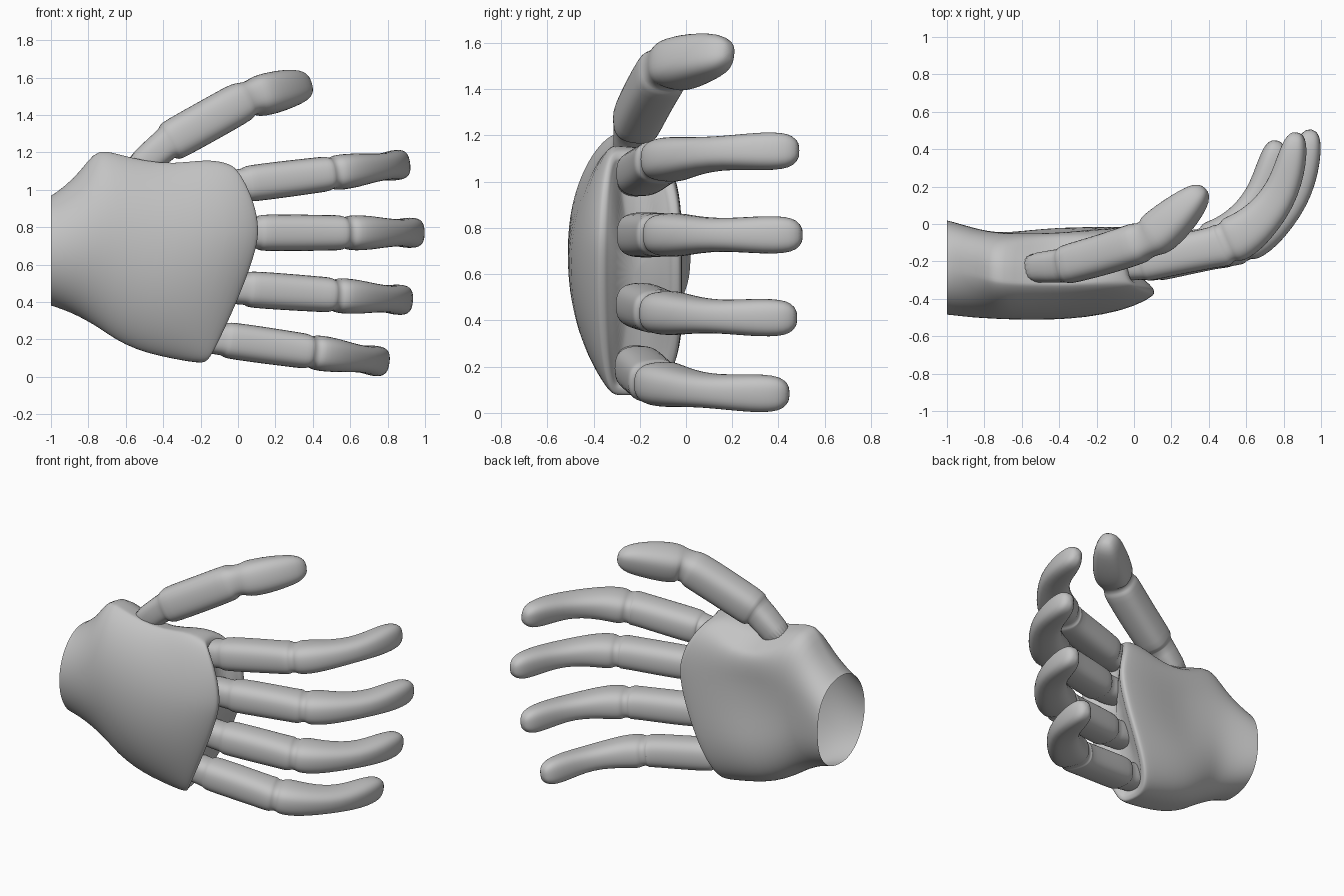
import bpy, bmesh, math
from mathutils import Vector

cube = bpy.data.objects.get("Cube")
if cube:
    bpy.data.objects.remove(cube)

grey = bpy.data.materials.new("soft_grey")
grey.use_nodes = True
colour = (0.55, 0.55, 0.55, 1)
grey.diffuse_color = colour
grey.node_tree.nodes["Principled BSDF"].inputs["Base Color"].default_value = colour


def power(value, p):
    return math.copysign(abs(value) ** p, value)


def bump(value, centre, width):
    return math.exp(-((value - centre) / width) ** 2)


def loft(name, rings, cap_start):
    """Skin a list of closed point rings and smooth the result."""
    bm = bmesh.new()
    rows = [[bm.verts.new(p) for p in ring] for ring in rings]
    n = len(rows[0])
    for a, b in zip(rows, rows[1:]):
        for i in range(n):
            j = (i + 1) % n
            bm.faces.new((a[i], a[j], b[j], b[i]))
    bm.faces.new(rows[-1])
    if cap_start:
        bm.faces.new(rows[0][::-1])
    bmesh.ops.recalc_face_normals(bm, faces=bm.faces)
    mesh = bpy.data.meshes.new(name)
    bm.to_mesh(mesh)
    bm.free()
    mesh.materials.append(grey)
    obj = bpy.data.objects.new(name, mesh)
    bpy.context.collection.objects.link(obj)
    sub = obj.modifiers.new("smooth", "SUBSURF")
    sub.levels = sub.render_levels = 1
    for poly in mesh.polygons:
        poly.use_smooth = True


# Palm: domed back, flatter inside, open wrist, rimmed finger face
def end_x(z):
    return 0.11 - 0.27 * max(0, (0.76 - z) / 0.68) ** 1.3 - 0.13 * max(0, (z - 0.76) / 0.37) ** 2


def palm_ring(t, top, bottom, front, back, mid, inset=0.0, sink=0.0):
    ring = []
    for i in range(48):
        a = math.tau * i / 48
        c, s = math.cos(a), math.sin(a)
        depth = (mid - front if c < 0 else back - mid) - inset
        p = 1.0 if c < 0 else 0.85 - 0.27 * min(1, 2 * t)
        ridge = 1 + 0.35 * min(1, t / 0.3) - 0.75 * t ** 8 if c < 0 else p
        y = mid + depth * power(c, ridge)
        z = (top + bottom) / 2 + ((top - bottom) / 2 - inset) * power(s, p)
        x = -1 + t * (end_x(z) + 1)
        # end steps back slightly behind the back shell
        x -= t ** 6 * 0.035 * min(1, max(0, (y + 0.33) / 0.08)) + sink
        # hollow of the palm and thumb socket
        if c > 0:
            y -= 0.05 * c * bump(x, -0.45, 0.25) * bump(z, 0.75, 0.25)
            z -= 0.08 * bump(c, 0.5, 0.35) * max(0, s) * bump(x, -0.4, 0.2)
        ring.append((x, y, z))
    return ring


stations = [
    (0, .97, .38, -.485, .02, -.24),
    (.02, .98, .375, -.487, .015, -.24),
    (.12, 1.06, .34, -.5, -.015, -.26),
    (.2, 1.15, .3, -.505, -.03, -.28),
    (.28, 1.22, .26, -.51, -.03, -.3),
    (.38, 1.195, .2, -.512, -.02, -.31),
    (.52, 1.16, .145, -.512, -.01, -.31),
    (.68, 1.145, .11, -.502, -.005, -.31),
    (.85, 1.165, .085, -.467, -.01, -.3),
    (.95, 1.155, .075, -.42, -.015, -.29),
    (.99, 1.14, .075, -.39, -.02, -.28),
]
end = (1, 1.13, .08, -.378, -.03, -.28)
rings = [palm_ring(*s) for s in stations]
rings += [palm_ring(*end, inset=i, sink=k) for i, k in
          ((0, 0), (.015, 0), (.03, .003), (.042, .018), (.06, .02))]
loft("palm", rings, False)


# Digits: rounded box sections swept along a bent path
def digit(name, rows, side):
    points = [Vector(r[0]) for r in rows]
    side = Vector(side).normalized()
    rings = []
    for k, (_, thick, wide) in enumerate(rows):
        tangent = (points[min(k + 1, len(rows) - 1)] - points[max(k - 1, 0)]).normalized()
        across = (side - tangent * side.dot(tangent)).normalized()
        normal = tangent.cross(across)
        ring = []
        for i in range(20):
            a = math.tau * i / 20
            ring.append(points[k] + normal * thick * power(math.cos(a), 0.75)
                        + across * wide * power(math.sin(a), 0.75))
        rings.append(ring)
    loft(name, rings, True)


# (along, y, half thickness, half width): base, main segment, slanted joint, curled tip
finger_rows = [
    (-.15, -.215, .09, .085), (.09, -.21, .09, .085), (.105, -.207, .092, .086),
    (.115, -.203, .103, .094), (.14, -.196, .108, .099), (.3, -.16, .108, .099),
    (.48, -.122, .109, .096), (.53, -.11, .115, .095), (.545, -.103, .12, .093),
    (.555, -.098, .109, .085), (.582, -.085, .109, .083), (.593, -.08, .123, .092),
    (.625, -.065, .128, .096), (.69, -.025, .12, .093), (.77, .05, .106, .08),
    (.845, .15, .096, .072), (.89, .25, .088, .077), (.918, .35, .08, .083),
    (.935, .43, .067, .08), (.944, .477, .05, .066), (.95, .505, .022, .03),
]
# name, shift along, height at x = 0, tilt, curl shift
for name, shift, z0, tilt, lift in (
        ("index_finger", -.07, 1.025, 7.2, -.015), ("middle_finger", .0, .77, 0, 0),
        ("ring_finger", -.06, .472, -4, -.025), ("little_finger", -.18, .188, -8, -.06)):
    ca, sa = math.cos(math.radians(tilt)), math.sin(math.radians(tilt))
    rows = [(((u + shift) * ca, y + lift * max(0, u), z0 + (u + shift) * sa), r, w)
            for u, y, r, w in finger_rows]
    digit(name, rows, (-sa, 0, ca))

# Thumb
digit("thumb", [
    ((-.6, -.24, 1.05), .08, .085), ((-.4, -.225, 1.235), .09, .085),
    ((-.375, -.22, 1.25), .093, .09), ((-.365, -.218, 1.255), .102, .107),
    ((-.34, -.212, 1.27), .107, .113), ((-.15, -.16, 1.375), .11, .113),
    ((.0, -.11, 1.46), .112, .113), ((.03, -.098, 1.475), .11, .106),
    ((.045, -.092, 1.483), .1, .094), ((.085, -.075, 1.498), .1, .094),
    ((.1, -.066, 1.502), .115, .106), ((.14, -.037, 1.508), .12, .112),
    ((.2, .015, 1.522), .115, .112), ((.27, .08, 1.539), .1, .103),
    ((.335, .145, 1.552), .075, .087), ((.362, .175, 1.558), .052, .062),
    ((.38, .192, 1.561), .022, .03),
], (-.4, 0, .9))
